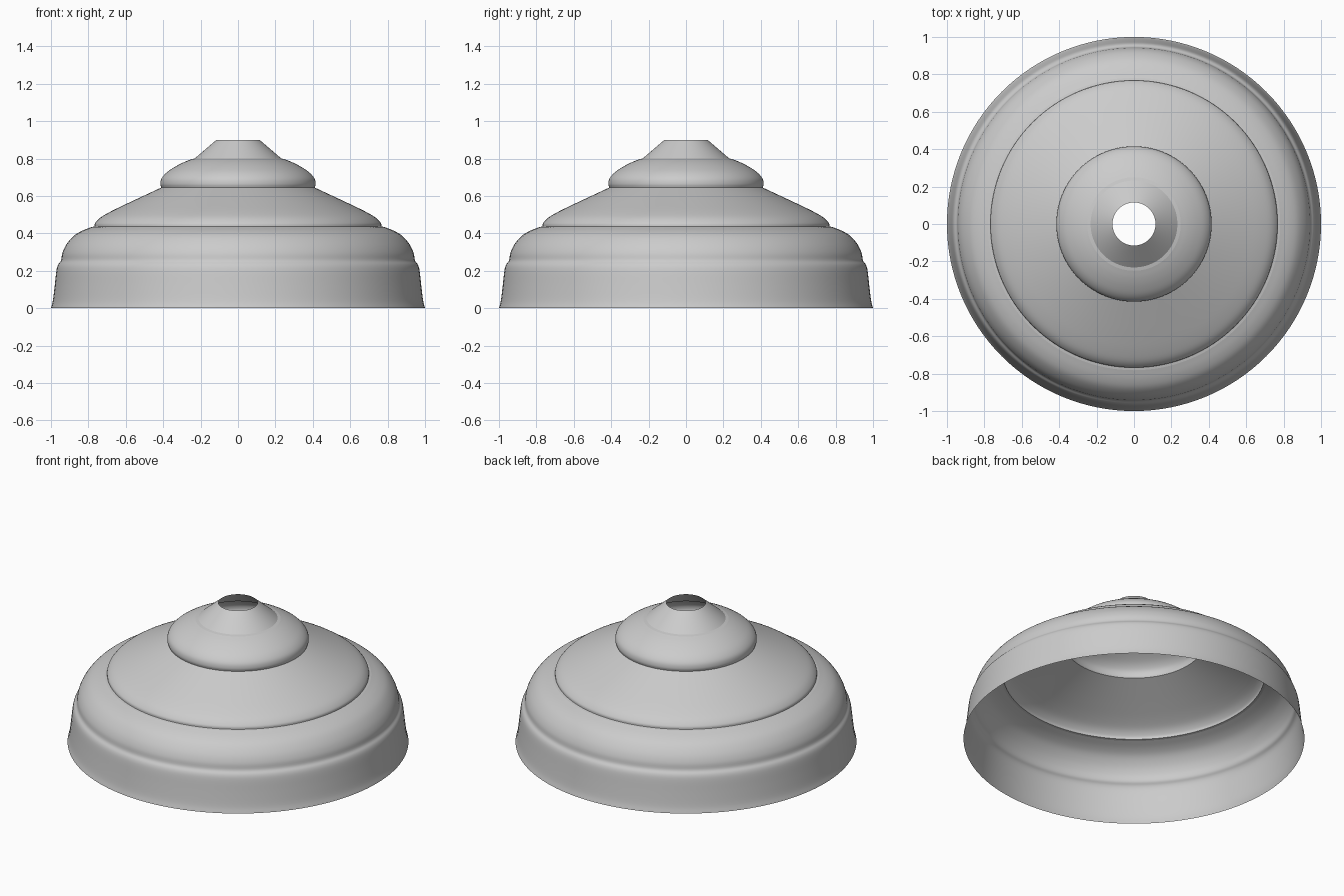
import bpy, bmesh, math
from mathutils import Vector

if "Cube" in bpy.data.objects:
    bpy.data.objects.remove(bpy.data.objects["Cube"])

SIDES = 128

# Outer profile (radius, height), split into runs that meet at sharp creases
rim_wall = [(1.0, 0.0), (0.99, 0.04), (0.98, 0.12), (0.971, 0.2), (0.962, 0.232),
            (0.946, 0.255), (0.939, 0.295), (0.918, 0.34), (0.88, 0.385),
            (0.835, 0.413), (0.782, 0.434)]
ledge = [(0.782, 0.434), (0.768, 0.437)]
cone_roof = [(0.768, 0.437), (0.764, 0.455), (0.735, 0.485), (0.68, 0.517),
             (0.6, 0.556), (0.5, 0.603), (0.41, 0.645)]
upper_dome = [(0.41, 0.645), (0.415, 0.665), (0.408, 0.695), (0.38, 0.727),
              (0.335, 0.757), (0.29, 0.78), (0.25, 0.796)]
collar = [(0.25, 0.796), (0.232, 0.8)]
neck = [(0.232, 0.8), (0.115, 0.9)]


def smooth_run(pts, steps=4):
    """Catmull-Rom curve through one run of the profile."""
    if len(pts) < 3:
        return pts
    p = [Vector(q) for q in pts]
    p = [2 * p[0] - p[1]] + p + [2 * p[-1] - p[-2]]
    out = []
    for i in range(1, len(p) - 2):
        a, b, c, d = p[i - 1:i + 3]
        for k in range(steps):
            t = k / steps
            out.append(0.5 * (2 * b + (c - a) * t + (2 * a - 5 * b + 4 * c - d) * t * t
                              + (3 * b - a - 3 * c + d) * t ** 3))
    return out + [p[-2]]


# Join the runs, recording the crease rings
profile, creases = [], set()
for run in (rim_wall, ledge, cone_roof, upper_dome, collar, neck):
    pts = smooth_run(run)
    if profile:
        creases.add(len(profile) - 1)
        pts = pts[1:]
    profile += pts

# Open turned shell
bm = bmesh.new()
rings = [[bm.verts.new((r * math.cos(2 * math.pi * i / SIDES),
                        r * math.sin(2 * math.pi * i / SIDES), z))
          for i in range(SIDES)] for r, z in profile]
for lo, hi in zip(rings, rings[1:]):
    for i in range(SIDES):
        j = (i + 1) % SIDES
        bm.faces.new((lo[i], lo[j], hi[j], hi[i])).smooth = True
for c in creases:
    for i in range(SIDES):
        bm.edges.get((rings[c][i], rings[c][(i + 1) % SIDES])).smooth = False

mesh = bpy.data.meshes.new("lamp_shade")
bm.to_mesh(mesh)
bm.free()
shade = bpy.data.objects.new("lamp_shade", mesh)
bpy.context.collection.objects.link(shade)
